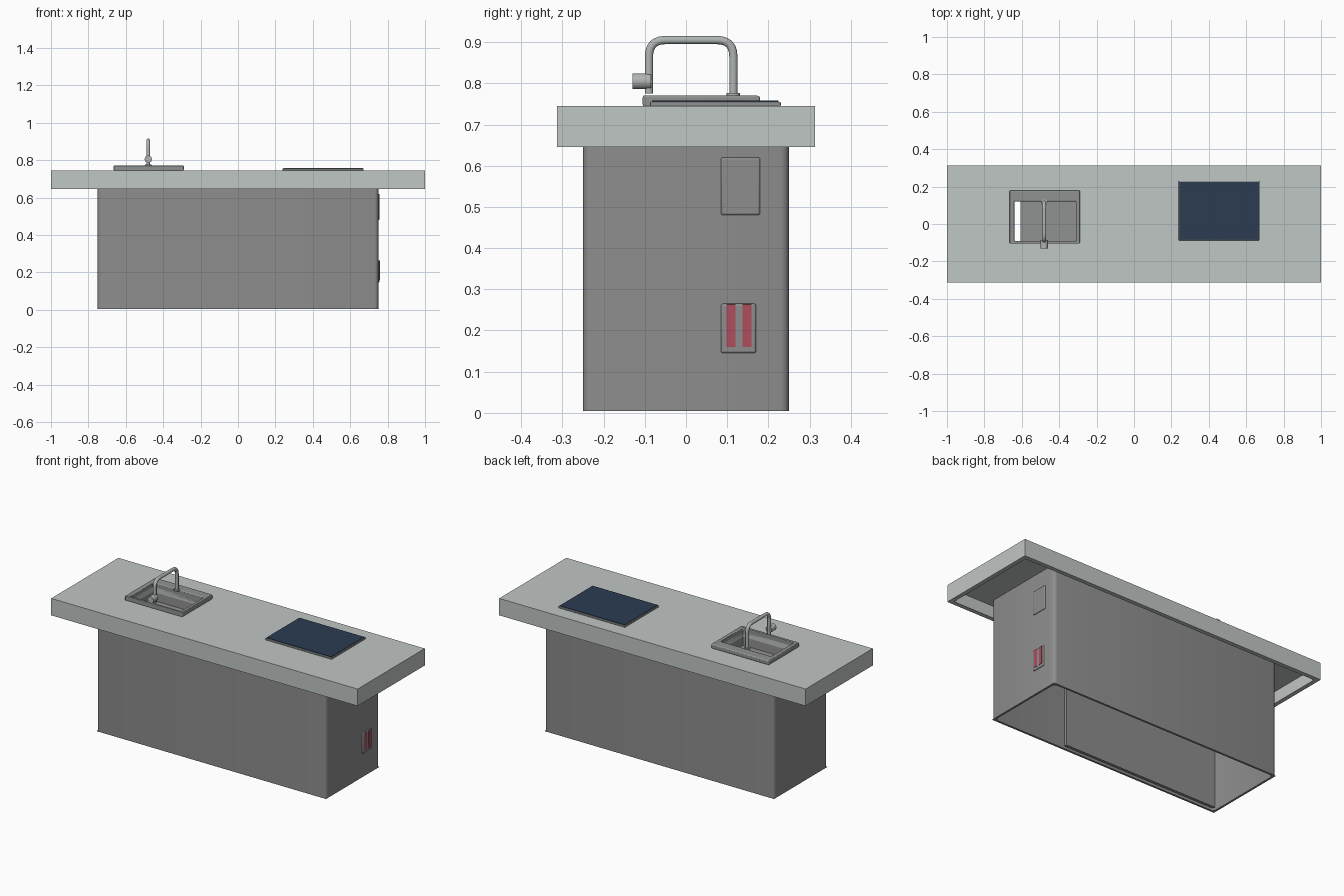
import bpy, bmesh
from mathutils import Vector

old = bpy.data.objects.get("Cube")
if old:
    bpy.data.objects.remove(old, do_unlink=True)


def material(name, rgb):
    m = bpy.data.materials.new(name)
    m.use_nodes = True
    m.diffuse_color = (*rgb, 1)
    m.node_tree.nodes["Principled BSDF"].inputs["Base Color"].default_value = (*rgb, 1)
    return m


STONE = material("pale stone", (0.53, 0.57, 0.55))
CABINET = material("cabinet grey", (0.265, 0.27, 0.265))
STEEL = material("sink steel", (0.28, 0.29, 0.285))
CHROME = material("tap metal", (0.43, 0.46, 0.45))
GLASS = material("navy glass", (0.025, 0.045, 0.085))
RED = material("red mark", (0.42, 0.075, 0.11))


def finish(name, bm, mat):
    bmesh.ops.recalc_face_normals(bm, faces=bm.faces)
    mesh = bpy.data.meshes.new(name)
    bm.to_mesh(mesh)
    bm.free()
    mesh.materials.append(mat)
    ob = bpy.data.objects.new(name, mesh)
    bpy.context.collection.objects.link(ob)
    bpy.ops.object.select_all(action="DESELECT")
    bpy.context.view_layer.objects.active = ob
    ob.select_set(True)
    bpy.ops.object.shade_smooth_by_angle()
    return ob


def soften(ob, width):
    mod = ob.modifiers.new("soft edges", "BEVEL")
    mod.width, mod.segments = width, 3
    mod.limit_method = "ANGLE"
    return ob


def box(name, x, y, z, mat):
    """Box from (low, high) ranges."""
    bm = bmesh.new()
    bmesh.ops.create_cube(bm, size=1)
    for v in bm.verts:
        v.co = Vector([r[0] if c < 0 else r[1] for c, r in zip(v.co, (x, y, z))])
    return finish(name, bm, mat)


def ring(name, outer, inner, z, mat, radius=0):
    """Upright rectangular tube; outer and inner are (x0, x1, y0, y1)."""
    bm = bmesh.new()
    loops = []
    for (x0, x1, y0, y1) in (outer, inner):
        for h in z:
            loops.append([bm.verts.new((px, py, h)) for px, py in
                          ((x0, y0), (x1, y0), (x1, y1), (x0, y1))])
    out_low, out_top, in_low, in_top = loops
    for a, b in ((out_low, out_top), (out_top, in_top), (in_top, in_low), (in_low, out_low)):
        for i in range(4):
            j = (i + 1) % 4
            bm.faces.new((a[i], a[j], b[j], b[i]))
    if radius:
        corners = [e for e in bm.edges if abs(e.verts[0].co.z - e.verts[1].co.z) > 1e-4]
        bmesh.ops.bevel(bm, geom=corners, offset=radius, segments=4, profile=0.5, affect="EDGES")
    return finish(name, bm, mat)


def tube(name, points, radius, mat):
    curve = bpy.data.curves.new(name, "CURVE")
    curve.dimensions = "3D"
    curve.bevel_depth, curve.bevel_resolution = radius, 3
    curve.use_fill_caps = True
    spline = curve.splines.new("POLY")
    spline.points.add(len(points) - 1)
    for p, co in zip(spline.points, points):
        p.co = (*co, 1)
    curve.materials.append(mat)
    ob = bpy.data.objects.new(name, curve)
    bpy.context.collection.objects.link(ob)
    return ob


def rounded(points, r, steps=6):
    """Replace inner corners of a path with smooth bends."""
    path = [Vector(points[0])]
    for a, b, c in zip(points, points[1:], points[2:]):
        a, b, c = Vector(a), Vector(b), Vector(c)
        p, q = b + (a - b).normalized() * r, b + (c - b).normalized() * r
        for i in range(steps + 1):
            t = i / steps
            path.append(p * (1 - t) ** 2 + b * 2 * t * (1 - t) + q * t ** 2)
    return path + [Vector(points[-1])]


# Countertop: plate with a sink opening, over a hollow skirt
hole = (-0.64, -0.31, -0.09, 0.12)
ring("countertop", (-1, 1, -0.313, 0.313), hole, (0.715, 0.745), STONE)
ring("countertop_skirt", (-1, 1, -0.313, 0.313), (-0.975, 0.975, -0.288, 0.288),
     (0.645, 0.715), STONE)

# Cabinet: open-bottomed shell with an inner liner on the front wall
ring("cabinet_shell", (-0.75, 0.75, -0.25, 0.25), (-0.738, 0.738, -0.238, 0.238),
     (0.005, 0.716), CABINET, 0.02)
box("front_liner", (-0.735, 0.27), (-0.239, -0.222), (0.02, 0.71), CABINET)

# Sink: rim, basin walls and a floor that stops short of the end wall
soften(ring("sink_rim", (-0.665, -0.29, -0.105, 0.18), hole, (0.744, 0.77), STEEL), 0.005)
ring("sink_basin", (-0.645, -0.305, -0.095, 0.125), hole, (0.655, 0.75), STEEL)
box("sink_floor", (-0.608, -0.306), (-0.094, 0.124), (0.655, 0.665), STEEL)

# Tap: bent tube, spray head and base collar
tap_x = -0.48
path = [(tap_x, 0.115, 0.765), (tap_x, 0.115, 0.905),
        (tap_x, -0.09, 0.905), (tap_x, -0.09, 0.775)]
tube("tap_pipe", rounded(path, 0.04), 0.0105, CHROME)
tube("tap_head", [(tap_x, -0.085, 0.805), (tap_x, -0.13, 0.805)], 0.02, CHROME)
tube("tap_collar", [(tap_x, 0.115, 0.768), (tap_x, 0.115, 0.776)], 0.017, CHROME)

# Hob: thin tray with a glass top
soften(box("hob_tray", (0.238, 0.672), (-0.087, 0.23), (0.744, 0.755), STEEL), 0.003)
box("hob_glass", (0.243, 0.667), (-0.082, 0.225), (0.75, 0.758), GLASS)

# Shallow plates on the end wall, the lower one with two red bars
for name, y, z in (("upper_plate", (0.085, 0.18), (0.48, 0.62)),
                   ("lower_plate", (0.085, 0.17), (0.145, 0.265))):
    soften(box(name, (0.745, 0.756), y, z, CABINET), 0.005)
for i, y in enumerate((0.109, 0.148)):
    box(f"red_bar_{i + 1}", (0.752, 0.758), (y - 0.011, y + 0.011), (0.16, 0.263), RED)
